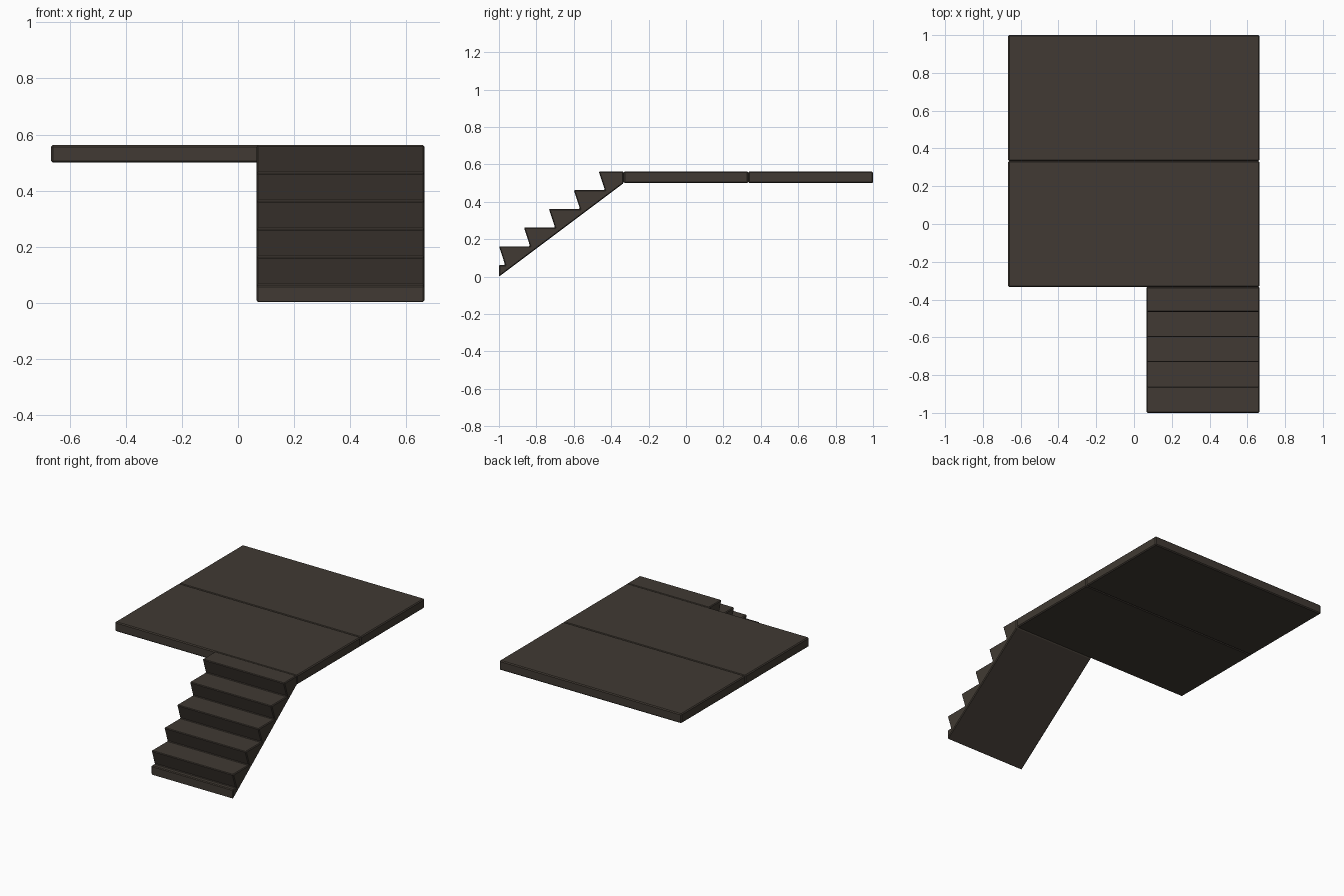
import bpy, bmesh

if "Cube" in bpy.data.objects:
    bpy.data.objects.remove(bpy.data.objects["Cube"])

# single dark wood colour
wood = bpy.data.materials.new("dark_wood")
wood.diffuse_color = (0.052, 0.042, 0.033, 1)
wood.use_nodes = True
wood.node_tree.nodes["Principled BSDF"].inputs["Base Color"].default_value = wood.diffuse_color


def extrude_profile(name, profile, x0, x1, bevel):
    """Extrude a (y, z) outline along x, with slightly softened edges."""
    bm = bmesh.new()
    face = bm.faces.new([bm.verts.new((x0, y, z)) for y, z in profile])
    out = bmesh.ops.extrude_face_region(bm, geom=[face])
    verts = [v for v in out["geom"] if isinstance(v, bmesh.types.BMVert)]
    bmesh.ops.translate(bm, verts=verts, vec=(x1 - x0, 0, 0))
    bmesh.ops.recalc_face_normals(bm, faces=bm.faces)
    mesh = bpy.data.meshes.new(name)
    bm.to_mesh(mesh)
    bm.free()
    mesh.materials.append(wood)
    obj = bpy.data.objects.new(name, mesh)
    bpy.context.collection.objects.link(obj)
    mod = obj.modifiers.new("soft_edges", "BEVEL")
    mod.width = bevel
    mod.segments = 1
    mod.limit_method = "ANGLE"
    return obj


THIRD = 2 / 3
EDGE = -1 / 3       # where the stairs meet the platform
LOW, TOP = 0.5, 0.5625

# two platform slabs
for i, name in enumerate(("front_platform", "back_platform")):
    y0 = EDGE + i * THIRD
    y1 = y0 + THIRD
    extrude_profile(name, [(y0, LOW), (y1, LOW), (y1, TOP), (y0, TOP)],
                    -0.666, 0.664, 0.006)

# stairs: sloped underside, undercut risers
profile = [(EDGE, LOW), (-1, 0), (-1, 0.0625)]
for i in range(5):
    nose = -1 + i * THIRD / 5
    z = 0.0625 + i * 0.1
    profile += [(nose + 0.033, z), (nose, z + 0.1)]
profile.append((EDGE, TOP))
extrude_profile("stairs", profile, 0.066, 0.664, 0.005)
